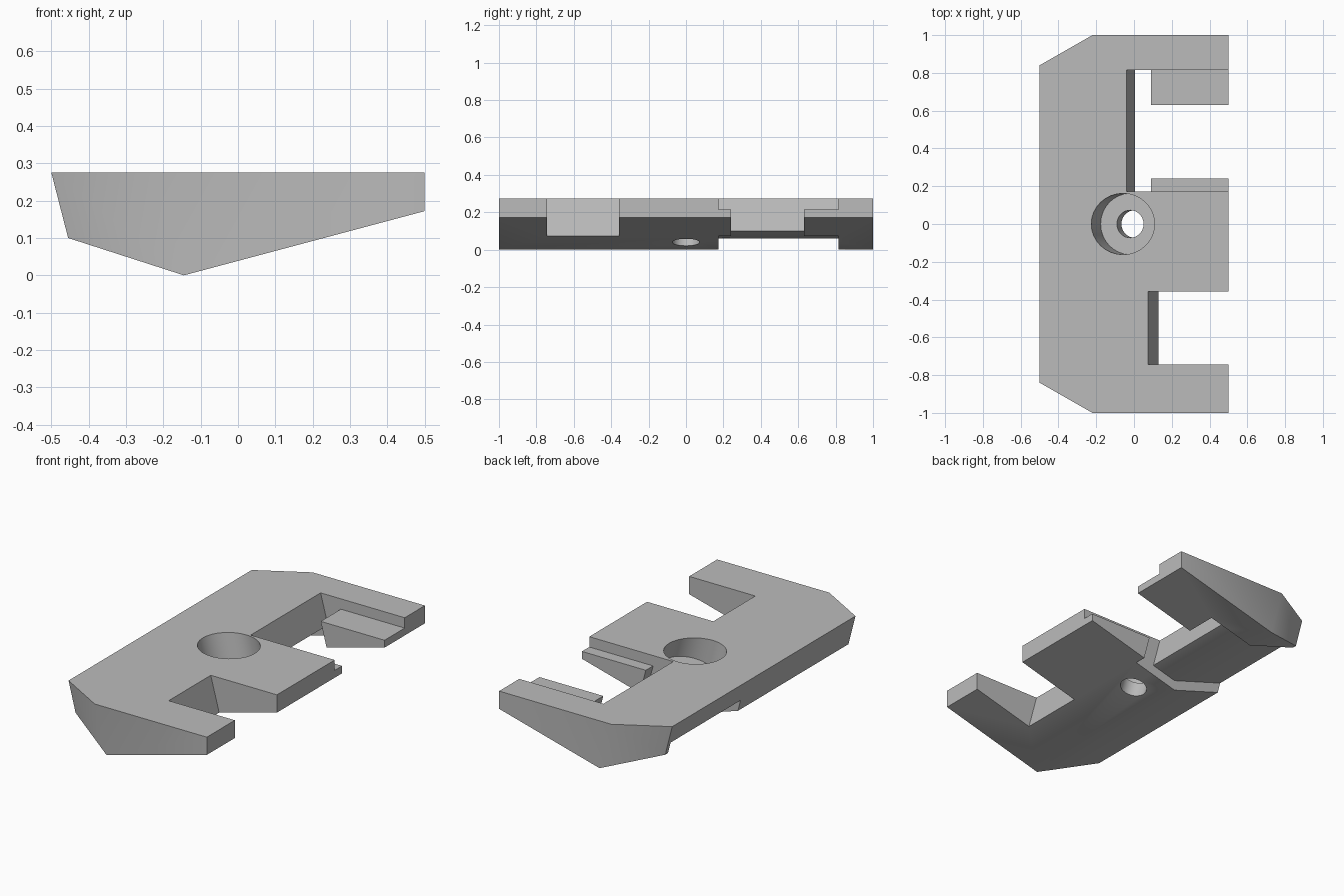
import bpy
import bmesh
import math
from mathutils import Matrix, Vector

if "Cube" in bpy.data.objects:
    bpy.data.objects.remove(bpy.data.objects["Cube"])

SLOPE = 0.267          # underside pitch; slot walls and bores are square to it
RIDGE_X = -0.145       # lowest line of the underside
TOP = 0.275


def make_object(name, bm):
    bmesh.ops.recalc_face_normals(bm, faces=bm.faces)
    mesh = bpy.data.meshes.new(name)
    bm.to_mesh(mesh)
    bm.free()
    obj = bpy.data.objects.new(name, mesh)
    bpy.context.collection.objects.link(obj)
    return obj


def prism(name, profile, y0, y1):
    """Extrude an x-z outline from y0 to y1."""
    bm = bmesh.new()
    face = bm.faces.new([bm.verts.new((x, y0, z)) for x, z in profile])
    ext = bmesh.ops.extrude_face_region(bm, geom=[face])
    moved = [v for v in ext["geom"] if isinstance(v, bmesh.types.BMVert)]
    bmesh.ops.translate(bm, verts=moved, vec=(0, y1 - y0, 0))
    return make_object(name, bm)


def bore(name, radius, low, high):
    """Cylinder on the tilted axis, measured from the counterbore floor."""
    bm = bmesh.new()
    axis = Vector((-SLOPE, 0, 1)).normalized()
    place = (Matrix.Translation(Vector((-0.02, 0, 0.13)) + axis * (low + high) / 2)
             @ Matrix.Rotation(-math.atan(SLOPE), 4, 'Y'))
    bmesh.ops.create_cone(bm, cap_ends=True, segments=32, radius1=radius,
                          radius2=radius, depth=high - low, matrix=place)
    return make_object(name, bm)


def wall_x(x_top, z, z_top=TOP):
    return x_top + SLOPE * (z_top - z)


def cut(target, cutter):
    cutter.hide_render = True
    mod = target.modifiers.new("cut", 'BOOLEAN')
    mod.operation = 'DIFFERENCE'
    mod.solver = 'EXACT'
    mod.object = cutter
    bpy.context.view_layer.objects.active = target
    bpy.ops.object.modifier_apply(modifier=mod.name)
    bpy.data.objects.remove(cutter)


# Solid plate with a ridged underside and two clipped corners
bm = bmesh.new()
for side in (-1, 1):
    for x, y, z in ((-0.5, 0.84, TOP), (-0.455, 0.84, 0.1), (RIDGE_X, 1, 0),
                    (0.5, 1, 0.172), (0.5, 1, TOP), (-0.22, 1, TOP)):
        bm.verts.new((x, side * y, z))
bmesh.ops.convex_hull(bm, input=bm.verts)
bmesh.ops.dissolve_limit(bm, angle_limit=0.01, verts=bm.verts, edges=bm.edges)
body = make_object("clamp_plate", bm)

HIGH, LOW, FAR = 0.4, -0.1, 0.7

# Plain front slot
cut(body, prism("front_slot_cutter",
                [(wall_x(0.075, HIGH), HIGH), (FAR, HIGH), (FAR, LOW),
                 (wall_x(0.075, LOW), LOW)], -0.743, -0.357))

# Rear slot that leaves a lowered rail along each side
RAIL = 0.215
cut(body, prism("rear_slot_cutter",
                [(wall_x(-0.04, HIGH), HIGH), (FAR, HIGH), (FAR, RAIL), (0.09, RAIL),
                 (wall_x(0.09, LOW, RAIL), LOW), (wall_x(-0.04, LOW), LOW)],
                0.173, 0.815))
cut(body, prism("rail_gap_cutter",
                [(0.06, HIGH), (FAR, HIGH), (FAR, LOW), (0.06, LOW)], 0.24, 0.63))

# Shallow groove under the body behind the rear slot
cut(body, prism("groove_cutter",
                [(-FAR, LOW), (0.06, LOW), (0.06, 0.06 + SLOPE * (0.06 - RIDGE_X)),
                 (RIDGE_X, 0.06), (-FAR, 0.06 + (FAR + RIDGE_X) * 0.1 / 0.31)],
                0.173, 0.815))

# Tilted counterbore and through hole
cut(body, bore("counterbore_cutter", 0.162, 0, 0.5))
cut(body, bore("through_hole_cutter", 0.073, -0.4, 0.1))

# Grey finish
grey = bpy.data.materials.new("plain_grey")
grey.use_nodes = True
colour = (0.5, 0.5, 0.5, 1)
grey.diffuse_color = colour
grey.node_tree.nodes["Principled BSDF"].inputs["Base Color"].default_value = colour
body.data.materials.clear()
body.data.materials.append(grey)

bpy.ops.object.select_all(action='DESELECT')
body.select_set(True)
bpy.context.view_layer.objects.active = body
bpy.ops.object.shade_smooth_by_angle(angle=math.radians(35))
